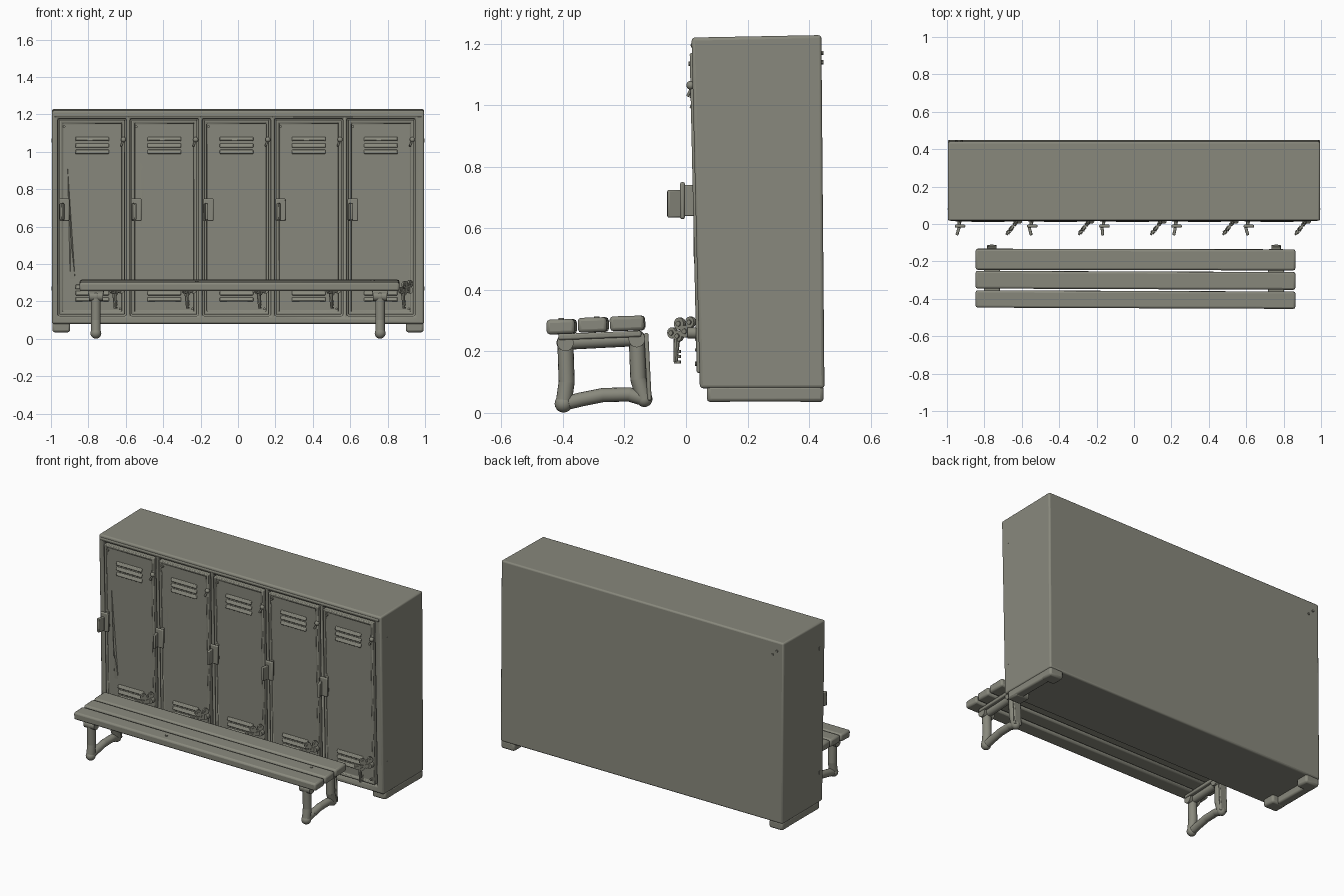
import bpy, bmesh, math
from mathutils import Vector, Matrix

if "Cube" in bpy.data.objects:
    bpy.data.objects.remove(bpy.data.objects["Cube"])

paint = bpy.data.materials.new("olive grey paint")
paint.use_nodes = True
COLOUR = (0.25, 0.25, 0.205, 1)
paint.diffuse_color = COLOUR
paint.node_tree.nodes["Principled BSDF"].inputs["Base Color"].default_value = COLOUR

LEAN = 0.022  # the cabinet front leans slightly forward


def front(z):
    return 0.045 - LEAN * (z - 0.08)


def finish(bm, name, bevel=0.0, loc=(0, 0, 0), rot=(0, 0, 0), segments=2):
    bmesh.ops.recalc_face_normals(bm, faces=bm.faces)
    mesh = bpy.data.meshes.new(name)
    bm.to_mesh(mesh)
    bm.free()
    ob = bpy.data.objects.new(name, mesh)
    bpy.context.collection.objects.link(ob)
    ob.location, ob.rotation_euler = loc, rot
    mesh.materials.append(paint)
    if bevel:
        mod = ob.modifiers.new("soft edges", "BEVEL")
        mod.width, mod.segments = bevel, segments
        mod.limit_method = "ANGLE"
    bpy.ops.object.select_all(action="DESELECT")
    ob.select_set(True)
    bpy.context.view_layer.objects.active = ob
    bpy.ops.object.shade_smooth_by_angle(angle=math.radians(35))
    return ob


def box(name, loc, size, bevel=0.0, rot=(0, 0, 0)):
    bm = bmesh.new()
    bmesh.ops.create_cube(bm, size=1)
    bmesh.ops.scale(bm, vec=size, verts=bm.verts)
    return finish(bm, name, bevel, loc, rot)


def rod(name, a, b, radius, end_radius=None, sides=16):
    a, b = Vector(a), Vector(b)
    bm = bmesh.new()
    bmesh.ops.create_cone(bm, cap_ends=True, segments=sides, radius1=radius,
                          radius2=end_radius or radius, depth=(b - a).length)
    turn = (b - a).to_track_quat("Z", "Y").to_matrix().to_4x4()
    bmesh.ops.transform(bm, matrix=Matrix.Translation((a + b) / 2) @ turn, verts=bm.verts)
    return finish(bm, name)


def ball(name, loc, radius):
    bm = bmesh.new()
    bmesh.ops.create_uvsphere(bm, u_segments=16, v_segments=10, radius=radius)
    return finish(bm, name, loc=loc)


def prism(name, profile, x0, x1, bevel=0.0):
    """Extrude a y-z profile along x."""
    bm = bmesh.new()
    face = bm.faces.new([bm.verts.new((x0, y, z)) for y, z in profile])
    moved = bmesh.ops.extrude_face_region(bm, geom=[face])["geom"]
    bmesh.ops.translate(bm, vec=(x1 - x0, 0, 0),
                        verts=[v for v in moved if isinstance(v, bmesh.types.BMVert)])
    return finish(bm, name, bevel, segments=3)


# Cabinet shell with five door bays cut into its front
body = prism("cabinet_body", [(0.045, 0.08), (0.45, 0.08), (0.44, 1.228), (0.018, 1.22)],
             -0.995, 0.995)
DOORS = [-0.78 + 0.386 * i for i in range(5)]
DOOR_Z, DOOR_H, DOOR_W = 0.65, 1.04, 0.35
bm = bmesh.new()
for x in DOORS:
    place = (Matrix.Translation((x, front(DOOR_Z) + 0.005, DOOR_Z)) @ Matrix.Rotation(LEAN, 4, "X")
             @ Matrix.Diagonal((DOOR_W + 0.016, 0.05, DOOR_H + 0.016, 1)))
    bmesh.ops.create_cube(bm, size=1, matrix=place)
cutter = finish(bm, "bay_cutter")
cutter.hide_render = True
cutter.hide_set(True)
cut = body.modifiers.new("door bays", "BOOLEAN")
cut.object, cut.operation = cutter, "DIFFERENCE"
soft = body.modifiers.new("soft edges", "BEVEL")
soft.width, soft.segments, soft.limit_method = 0.016, 3, "ANGLE"

# Rounded lip over the doors
rod("top_lip", (-0.98, 0.027, 1.195), (0.98, 0.027, 1.195), 0.012)


def make_door(x):
    """Door leaf with a raised border around a sunken panel."""
    bm = bmesh.new()
    bmesh.ops.create_cube(bm, size=1)
    bmesh.ops.scale(bm, vec=(DOOR_W, 0.034, DOOR_H), verts=bm.verts)
    face = min(bm.faces, key=lambda f: f.calc_center_median().y)
    bmesh.ops.inset_region(bm, faces=[face], thickness=0.018)
    bmesh.ops.inset_region(bm, faces=[face], thickness=0.008, depth=-0.008)
    finish(bm, "door", 0.006, (x, front(DOOR_Z) + 0.008, DOOR_Z), (LEAN, 0, 0))


def make_louvres(x, z, width):
    for i in range(3):
        h = z + 0.034 * i
        box("vent_louvre", (x, front(h) - 0.004, h), (width, 0.012, 0.024), 0.005, (-0.45, 0, 0))


def make_latch(x, z, turn):
    """Pull latch: stem, face plate and swinging lever."""
    y = front(z)
    box("latch_stem", (x, y - 0.015, z), (0.018, 0.06, 0.10), 0.004)
    box("latch_plate", (x + 0.005, y - 0.043, z), (0.056, 0.016, 0.12), 0.006)
    box("latch_lever", (x - 0.006, y - 0.07, z - 0.01), (0.016, 0.045, 0.09), 0.005, (0, 0, turn))


def make_lock(x):
    """Lock barrel with ring links and a hanging key."""
    z = 0.26
    across = Vector((-0.62, -0.78, 0))
    thick = Vector((0.78, -0.62, 0)) * 0.006
    start = Vector((x, 0.015, z))
    rod("lock_barrel", (x, 0.04, z), (x, 0.005, z), 0.018)
    for step, lift, r in ((0.0, 0.035, 0.018), (0.02, 0.005, 0.02), (0.045, 0.03, 0.02),
                          (0.05, -0.01, 0.018), (0.075, 0.0, 0.018)):
        c = start + across * step + Vector((0, 0, lift))
        rod("lock_link", c - thick, c + thick, r)
        rod("lock_rivet", c - thick * 1.8, c + thick * 1.8, r * 0.45, sides=10)
    top = start + across * 0.058 + Vector((0, 0, -0.02))
    rod("key_shaft", top, top + Vector((0.004, -0.004, -0.075)), 0.011, 0.007, 8)
    turn = (0, 0, math.atan2(0.78, 0.62))
    for i in range(3):
        box("key_tooth", top + Vector((0.006, 0.003, -0.04 - 0.017 * i)),
            (0.024, 0.006, 0.01), 0.0, turn)


def make_fold(corners):
    """Shallow triangular dent ridge on a door panel."""
    bm = bmesh.new()
    base = [bm.verts.new((x, front(z) + 0.004, z)) for x, z in corners]
    peak = bm.verts.new((sum(x for x, z in corners) / 3, front(0.7) - 0.007,
                         sum(z for x, z in corners) / 3))
    for i in range(3):
        bm.faces.new((base[i], base[i - 1], peak))
    finish(bm, "door_dent")


for i, x in enumerate(DOORS):
    make_door(x)
    make_louvres(x, 1.0, 0.18)
    make_louvres(x, 0.21, 0.18)
    make_latch(x - 0.155, 0.69, (-0.3, 0.25, 0.1, -0.2, 0.3)[i])
    make_lock(x + 0.155)
    # Hinge knob, pin and corner screw
    z = 1.065
    ball("hinge_knob", (x + 0.168, front(z) - 0.008, z), 0.014)
    rod("hinge_pin", (x + 0.168, front(z), z), (x + 0.155, front(z) - 0.018, z - 0.035), 0.005)
    for sx, z in ((-0.15, 1.135), (0.15, 0.16)):
        rod("door_screw", (x + sx, front(z), z), (x + sx, front(z) - 0.014, z), 0.007, sides=10)

make_fold([(-0.92, 1.12), (-0.86, 0.22), (-0.9, 0.22)])
make_fold([(-0.54, 1.13), (-0.48, 1.05), (-0.52, 0.25)])
make_fold([(0.23, 1.14), (0.52, 1.15), (0.28, 1.08)])

# Feet: a narrow rail along each side with a wider pad at each end
for s in (-1, 1):
    box("foot_rail", (s * 0.965, 0.26, 0.062), (0.055, 0.37, 0.05), 0.01)
    for y in (0.11, 0.405):
        box("foot_pad", (s * 0.945, y, 0.062), (0.095, 0.085, 0.054), 0.012)

# Small screws on the cabinet sides and back corner
for s in (-1, 1):
    for z in (0.27, 1.06):
        box("side_slot", (s * 0.995, 0.08, z), (0.006, 0.006, 0.022))
for x, z in ((-0.95, 1.17), (-0.92, 1.14)):
    rod("back_screw", (x, 0.43, z), (x, 0.447, z), 0.007, sides=10)

# Bench seat slats
for y, z, width, tilt in ((-0.404, 0.28, 0.092, -0.004), (-0.301, 0.286, 0.094, -0.004),
                          (-0.19, 0.291, 0.112, -0.002)):
    box("bench_slat", (0.008, y, z), (1.71, width, 0.048), 0.011, (0.03, 0, tilt))
for x, y, z in ((0.72, -0.29, 0.309), (-0.22, -0.405, 0.303)):
    rod("slat_bolt", (x, y, z), (x, y, z + 0.005), 0.009, sides=12)

# Bench legs: closed tube loops with round corners
LOOP = [(-0.398, 0.03), (-0.388, 0.1), (-0.392, 0.228), (-0.16, 0.24), (-0.155, 0.11),
        (-0.135, 0.045), (-0.185, 0.06), (-0.27, 0.058), (-0.34, 0.044)]
for x in (-0.76, 0.76):
    for i, (y, z) in enumerate(LOOP):
        py, pz = LOOP[i - 1]
        r = 0.026 if i in (1, 2, 4, 5) else 0.023
        rod("bench_leg_tube", (x, py, pz), (x, y, z), r)
        ball("bench_leg_joint", (x, y, z), 0.029 if i in (0, 2, 3) else r)
    for y, z in LOOP[2:4]:
        rod("leg_joint_cap", (x - 0.037, y, z), (x + 0.037, y, z), 0.027)
    box("leg_bracket", (x, -0.28, 0.252), (0.085, 0.27, 0.02), 0.006, (0.04, 0, 0))
    box("leg_back_strap", (x, -0.124, 0.15), (0.05, 0.014, 0.22), 0.005, (0.05, 0, 0))
